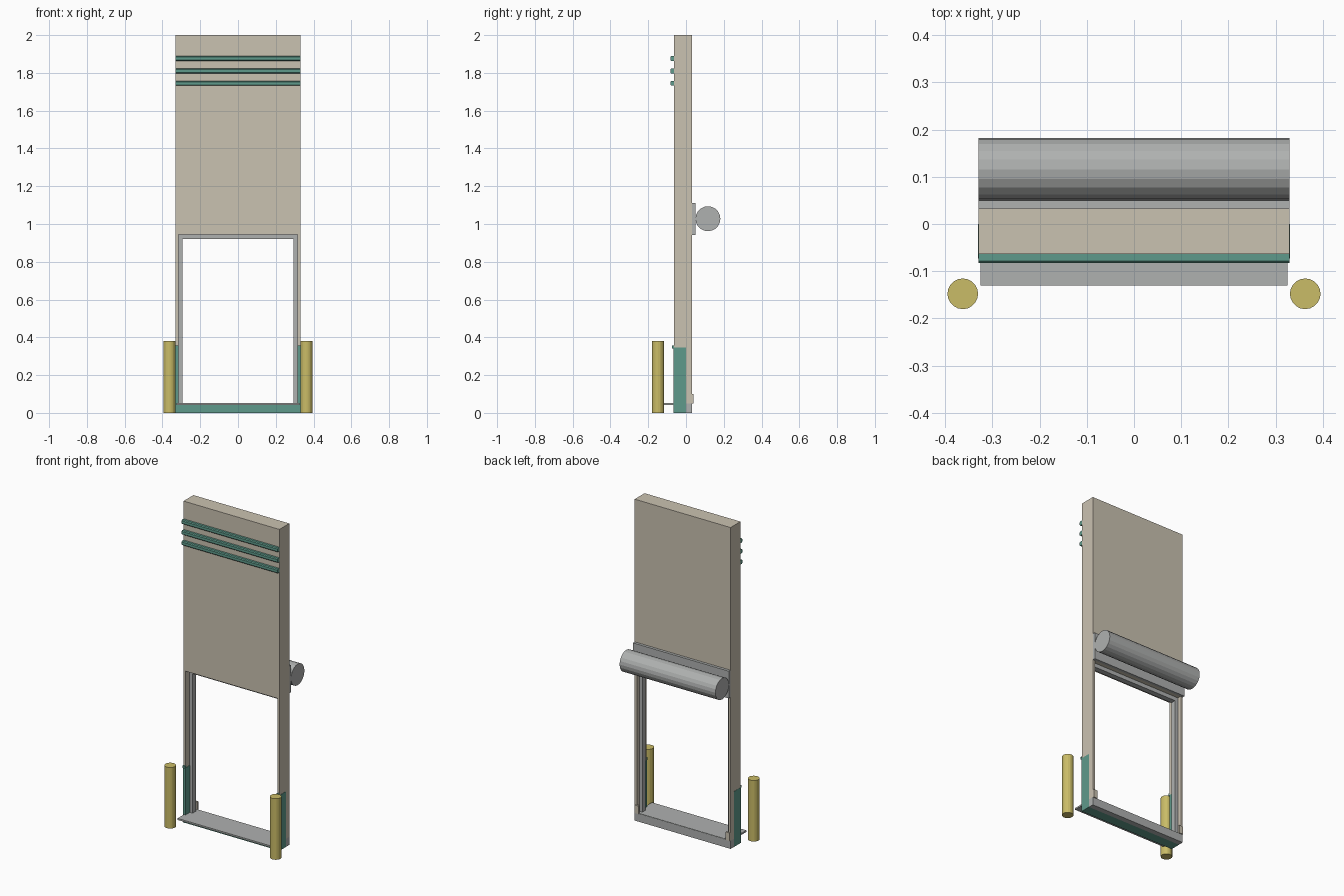
import bpy, bmesh, math

if "Cube" in bpy.data.objects:
    bpy.data.objects.remove(bpy.data.objects["Cube"])


def srgb(r, g, b):
    def lin(c):
        c /= 255
        return c / 12.92 if c <= 0.04045 else ((c + 0.055) / 1.055) ** 2.4
    return (lin(r), lin(g), lin(b), 1)


def material(name, rgb):
    m = bpy.data.materials.new(name)
    m.diffuse_color = srgb(*rgb)
    m.use_nodes = True
    m.node_tree.nodes["Principled BSDF"].inputs["Base Color"].default_value = m.diffuse_color
    return m


BEIGE = material("beige", (202, 194, 177))
TEAL = material("teal", (95, 154, 139))
GREY = material("grey", (175, 177, 176))
YELLOW = material("yellow", (202, 188, 103))


def finish(name, bm, mat):
    bmesh.ops.recalc_face_normals(bm, faces=bm.faces)
    me = bpy.data.meshes.new(name)
    bm.to_mesh(me)
    bm.free()
    me.materials.append(mat)
    ob = bpy.data.objects.new(name, me)
    bpy.context.collection.objects.link(ob)
    return ob


def box(name, mat, x, y, z):
    bm = bmesh.new()
    bmesh.ops.create_cube(bm, size=1)
    for v in bm.verts:
        for i, (lo, hi) in enumerate((x, y, z)):
            v.co[i] = lo if v.co[i] < 0 else hi
    return finish(name, bm, mat)


def extrude_x(name, mat, profile, half):
    """Extrude a (y, z) profile along x, symmetric about x = 0."""
    bm = bmesh.new()
    face = bm.faces.new([bm.verts.new((-half, y, z)) for y, z in profile])
    ext = bmesh.ops.extrude_face_region(bm, geom=[face])["geom"]
    for v in ext:
        if isinstance(v, bmesh.types.BMVert):
            v.co.x = half
    return finish(name, bm, mat)


def side_pair(name, mat, x, y, z):
    box(name + "_right", mat, x, y, z)
    box(name + "_left", mat, (-x[1], -x[0]), y, z)


W, F, B = 0.33, -0.064, 0.033   # half width, front and back planes

# Upper panel and side posts
box("upper_panel", BEIGE, (-W, W), (F, B), (0.945, 2.0))
side_pair("side_post", BEIGE, (0.316, W), (F, B), (0.05, 0.945))

# Teal guards round the feet of the posts, with a small lip
side_pair("post_guard", TEAL, (0.3145, W + 0.001), (F - 0.002, 0.0), (0.0, 0.345))
side_pair("guard_lip", TEAL, (0.3145, W + 0.001), (F - 0.009, F), (0.342, 0.357))

# Inner frame of the opening
side_pair("frame_jamb", GREY, (0.295, 0.316), (-0.025, 0.008), (0.05, 0.945))
box("frame_header", GREY, (-0.295, 0.295), (-0.025, 0.008), (0.92, 0.945))

# Sill: teal front beam, grey back beam, projecting tread
box("sill_front", TEAL, (-W, W), (F, 0.0), (0.0, 0.042))
box("sill_back", GREY, (-W, W), (0.0, B), (0.0, 0.05))
box("sill_tread", GREY, (-0.325, 0.325), (-0.13, B - 0.001), (0.042, 0.052))
side_pair("sill_bracket", BEIGE, (0.30, W - 0.002), (B - 0.005, B + 0.006), (0.05, 0.10))

# Three chamfered trim bars across the panel
c = 0.005
for i, z in enumerate((1.745, 1.811, 1.877)):
    t, b, f = z + 0.013, z - 0.013, F - 0.019
    extrude_x(f"trim_bar_{i + 1}", TEAL,
              [(F, b), (f + c, b), (f, b + c), (f, t - c), (f + c, t), (F, t)], W)

# Roller and its mounting plate on the back
box("roller_plate", GREY, (-W, W), (B, 0.05), (0.943, 1.112))
N = 20
ring = [2 * math.pi * i / N for i in range(N)]
extrude_x("roller", GREY, [(0.116 + 0.066 * math.cos(a), 1.028 + 0.066 * math.sin(a))
                           for a in ring], W)

# Guard posts in front
for side, sx in (("left", -1), ("right", 1)):
    bm = bmesh.new()
    bmesh.ops.create_cone(bm, cap_ends=True, segments=20, radius1=0.0325,
                          radius2=0.0325, depth=0.38)
    bmesh.ops.translate(bm, verts=bm.verts, vec=(sx * 0.363, -0.148, 0.19))
    finish("bollard_" + side, bm, YELLOW)
